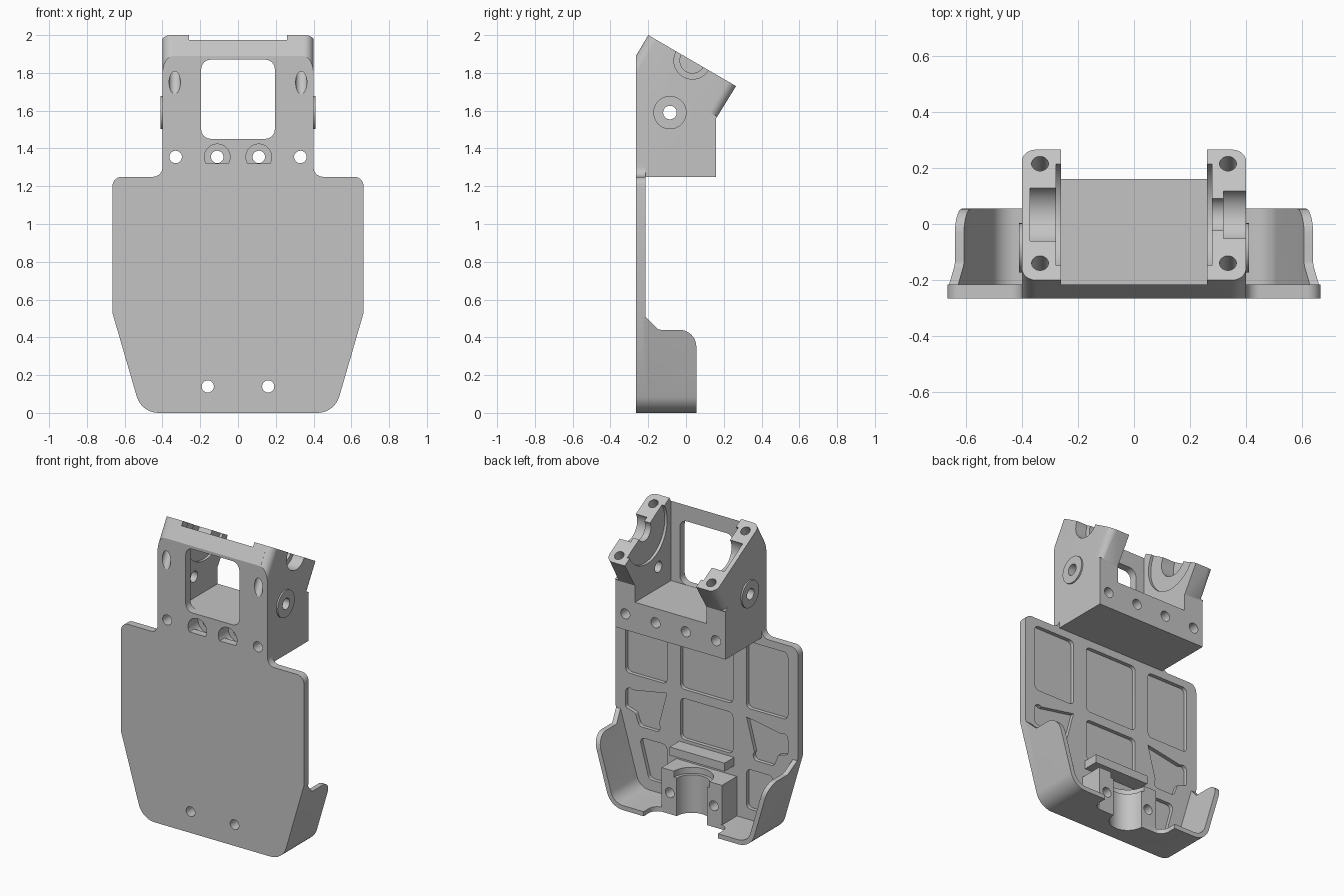
import bpy, bmesh, math
from mathutils import Vector, Matrix

if "Cube" in bpy.data.objects:
    bpy.data.objects.remove(bpy.data.objects["Cube"], do_unlink=True)

grey = bpy.data.materials.new("plain grey")
grey.use_nodes = True
grey.diffuse_color = (0.55, 0.55, 0.55, 1)
grey.node_tree.nodes["Principled BSDF"].inputs["Base Color"].default_value = grey.diffuse_color

FRONT, BACK = -0.265, -0.215      # faces of the plate
SIDES = (-1, 1)


def fillet(corners):
    """Polygon from (u, v, radius) corners, rounding each by its radius."""
    out = []
    for i, (u, v, r) in enumerate(corners):
        p = Vector((u, v))
        if not r:
            out.append(p)
            continue
        a = (Vector(corners[i - 1][:2]) - p).normalized()
        b = (Vector(corners[(i + 1) % len(corners)][:2]) - p).normalized()
        half = a.angle(b) / 2
        c = p + (a + b).normalized() * r / math.sin(half)
        s, e = p + a * r / math.tan(half) - c, p + b * r / math.tan(half) - c
        steps = 8
        for k in range(steps + 1):
            w = s.slerp(e, k / steps) if hasattr(s, "slerp") else s.lerp(e, k / steps)
            out.append(c + w.normalized() * r)
    return out


def rect(u0, u1, v0, v1, r=0):
    return fillet([(u0, v0, r), (u1, v0, r), (u1, v1, r), (u0, v1, r)])


def mirrored(half):
    """Close a right-hand half outline with its mirror image."""
    return fillet(half + [(-u, v, r) for u, v, r in reversed(half)])


def prism(name, pts, a, b, axis, matrix=None):
    """Extrude a 2D polygon along an axis from a to b."""
    place = {"x": lambda u, v, w: (w, u, v), "y": lambda u, v, w: (u, w, v),
             "z": lambda u, v, w: (u, v, w)}[axis]
    bm = bmesh.new()
    low = [bm.verts.new(place(p[0], p[1], a)) for p in pts]
    high = [bm.verts.new(place(p[0], p[1], b)) for p in pts]
    bm.faces.new(low)
    bm.faces.new(high)
    for i in range(len(pts)):
        bm.faces.new((low[i - 1], low[i], high[i], high[i - 1]))
    bmesh.ops.recalc_face_normals(bm, faces=bm.faces)
    if matrix:
        bm.transform(matrix)
    mesh = bpy.data.meshes.new(name)
    bm.to_mesh(mesh)
    bm.free()
    mesh.materials.append(grey)
    ob = bpy.data.objects.new(name, mesh)
    bpy.context.collection.objects.link(ob)
    return ob


def rod(u, v, r, a, b, axis, matrix=None, name="cutter"):
    n = 40
    ring = [(u + r * math.cos(math.tau * i / n), v + r * math.sin(math.tau * i / n)) for i in range(n)]
    return prism(name, ring, a, b, axis, matrix)


def combine(ob, tool, operation="DIFFERENCE"):
    mod = ob.modifiers.new("cut", "BOOLEAN")
    mod.operation, mod.solver, mod.object = operation, "EXACT", tool
    bpy.context.view_layer.objects.active = ob
    bpy.ops.object.modifier_apply(modifier=mod.name)
    bpy.data.objects.remove(tool, do_unlink=True)


# Flat plate with tapered foot and neck
taper = [(0.511, 0, 0.12), (0.665, 0.53, 0)]
outline = mirrored(taper + [(0.665, 1.25, 0.05), (0.40, 1.25, 0.05), (0.40, 1.32, 0)])
plate = prism("plate", outline, FRONT, BACK, "y")

# Shallow lightening pockets on the back of the plate
pockets = [rect(-0.19, 0.19, 0.76, 1.2, 0.03), rect(-0.19, 0.19, 0.43, 0.70, 0.03)]
for s in SIDES:
    pockets.append(rect(s * 0.29, s * 0.59, 0.76, 1.2, 0.03))
    pockets.append(fillet([(s * 0.29, 0.43, 0.03), (s * 0.49, 0.43, 0.03), (s * 0.52, 0.51, 0.02),
                           (s * 0.59, 0.53, 0.02), (s * 0.59, 0.70, 0.03)]))
    pockets[-1].append(Vector((s * 0.29, 0.70)))
    pockets.append(fillet([(s * 0.29, 0.10, 0.03), (s * 0.42, 0.10, 0.03),
                           (s * 0.49, 0.36, 0.03), (s * 0.29, 0.36, 0.03)]))
for p in pockets:
    combine(plate, prism("cutter", p, BACK - 0.025, 0, "y"))

# Raised lip wrapping the foot of the plate
lip = prism("foot_lip", mirrored(taper + [(0.665, 0.8, 0)]), BACK - 0.01, 0.055, "y")
inner = mirrored([(0.488, 0.03, 0.09), (0.634, 0.535, 0), (0.634, 0.9, 0)])
combine(lip, prism("cutter", inner, -0.5, 0.5, "y"))
lip_side = fillet([(-0.3, -0.1, 0), (0.2, -0.1, 0), (0.055, 0.2, 0), (0.055, 0.44, 0.09),
                   (-0.145, 0.44, 0.03), (BACK, 0.51, 0), (-0.3, 0.51, 0)])
combine(lip, prism("cutter", lip_side, -1, 1, "x"), "INTERSECT")
combine(lip, prism("cutter", rect(-0.27, 0.27, -0.06, 0.3, 0.06), -0.1, 0.2, "z"))

# Clamp block with an upright half bore
clamp = prism("clamp_block", rect(-0.22, 0.22, BACK - 0.01, -0.06), 0.005, 0.29, "z")
for part in (clamp, lip):
    combine(part, rod(0, -0.06, 0.11, -0.1, 0.5, "z"))
combine(clamp, rod(0, -0.06, 0.13, 0.25, 0.5, "z"))
for part in (plate, clamp):
    for s in SIDES:
        combine(part, rod(s * 0.16, 0.14, 0.032, -0.4, 0.2, "y"))

bar = prism("stop_bar", rect(-0.2, 0.2, 0.355, 0.41), BACK - 0.01, -0.115, "y")

# Head bracket: side profile across the full width
head_side = [(FRONT, 1.25), (FRONT, 1.89), (-0.20, 2.0), (0.265, 1.73), (0.16, 1.56), (0.16, 1.25)]
head = prism("head_bracket", head_side, -0.40, 0.40, "x")

# Round the four outer corners square to the sloped top
slope = Matrix.Translation((0, -0.20, 2.0)) @ Matrix.Rotation(math.radians(-30.1), 4, "X")
length, r = 0.538, 0.05
for s in SIDES:
    for v, d, depth in ((0, 1, 0.4), (length, -1, 0.19)):
        cx, cy = s * (0.40 - r), v + d * r
        arc = [(cx + s * r * math.sin(t * math.pi / 16), cy - d * r * math.cos(t * math.pi / 16))
               for t in range(9)]
        edge = [(s * 0.42, cy), (s * 0.42, v - d * 0.02), (cx, v - d * 0.02)]
        combine(head, prism("cutter", arc + edge, -depth, 0.1, "z", slope))

# Open cavity and front window
combine(head, prism("cutter", rect(-0.26, 0.26, BACK, 0.6), 1.45, 2.4, "z"))
combine(head, prism("cutter", rect(-0.195, 0.195, 1.451, 1.87, 0.05), -0.4, -0.2, "y"))

# Bearing seats, stepped on one side and blind on the other
ay, az = 0.034, 1.865
for s in SIDES:
    combine(head, rod(ay, az, 0.21, s * 0.25, s * 0.278, "x"))
combine(head, rod(ay, az, 0.066, 0.2, 0.5, "x"))
combine(head, rod(ay, az, 0.098, 0.32, 0.5, "x"))
combine(head, rod(ay, az, 0.11, -0.37, -0.2, "x"))

# Screw holes: through the base, down from the slope, and across the walls
for s in SIDES:
    for x in (0.11, 0.33):
        combine(head, rod(s * x, 1.355, 0.033, -0.5, 0.5, "y"))
    combine(head, rod(s * 0.11, 1.355, 0.068, -0.5, -0.16, "y"))
    combine(head, rod(s * 0.335, 0.07, 0.03, -0.5, 0.1, "z", slope))
    combine(head, rod(s * 0.335, 0.48, 0.03, -0.2, 0.1, "z", slope))
    combine(head, rod(-0.085, 1.59, 0.036, s * 0.2, s * 0.5, "x"))
    side = "left" if s > 0 else "right"
    boss = rod(-0.085, 1.59, 0.088, s * 0.39, s * 0.41, "x", name=side + "_wall_boss")
    combine(boss, rod(-0.085, 1.59, 0.036, s * 0.2, s * 0.5, "x"))

# Smooth the rounded faces, keep hard edges
for ob in bpy.context.scene.objects:
    ob.select_set(ob.type == "MESH")
bpy.context.view_layer.objects.active = head
bpy.ops.object.shade_smooth_by_angle(angle=math.radians(30))
